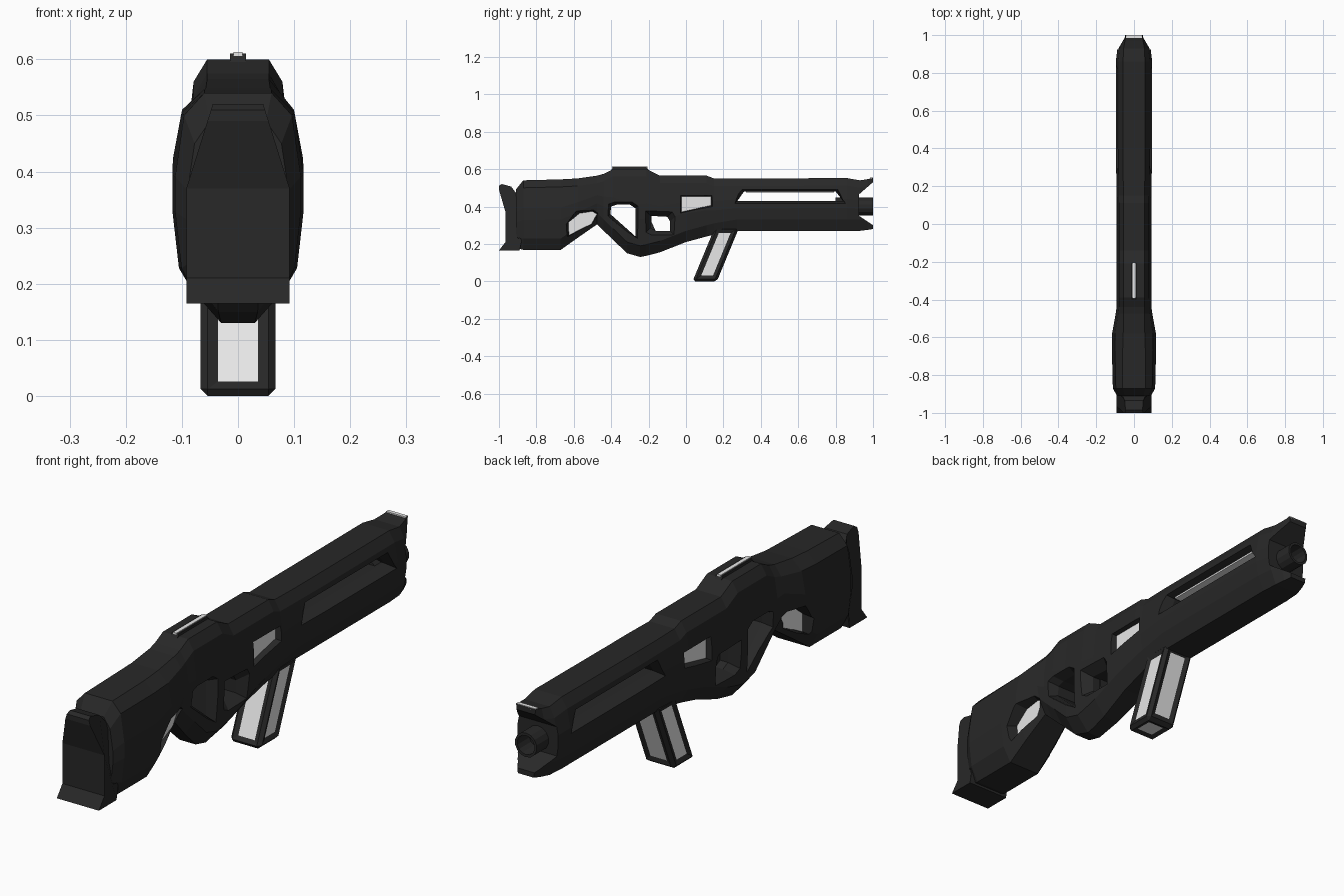
import bpy, bmesh, math
from mathutils import Matrix

if "Cube" in bpy.data.objects:
    bpy.data.objects.remove(bpy.data.objects["Cube"])


def material(name, rgb):
    m = bpy.data.materials.new(name)
    m.diffuse_color = (*rgb, 1)
    m.use_nodes = True
    m.node_tree.nodes["Principled BSDF"].inputs["Base Color"].default_value = m.diffuse_color
    return m


DARK = material("charcoal", (0.021, 0.021, 0.021))
LIGHT = material("pale_grey", (0.8, 0.8, 0.8))


def finish(bm, name, mats=(DARK,)):
    bmesh.ops.recalc_face_normals(bm, faces=bm.faces)
    me = bpy.data.meshes.new(name)
    bm.to_mesh(me)
    bm.free()
    ob = bpy.data.objects.new(name, me)
    bpy.context.collection.objects.link(ob)
    for m in mats:
        me.materials.append(m)
    return ob


def loft(name, rings, mats=(DARK,)):
    """Skin equal-length rings of 3D points and cap both ends."""
    bm = bmesh.new()
    vs = [[bm.verts.new(p) for p in r] for r in rings]
    n = len(vs[0])
    for a, b in zip(vs, vs[1:]):
        for i in range(n):
            j = (i + 1) % n
            bm.faces.new((a[i], a[j], b[j], b[i]))
    bm.faces.new(vs[0])
    bm.faces.new(vs[-1])
    return finish(bm, name, mats)


def grow(outline, d):
    """Push outline points away from the outline's middle."""
    cy = sum(p[0] for p in outline) / len(outline)
    cz = sum(p[1] for p in outline) / len(outline)
    return [(y + math.copysign(d, y - cy), z + math.copysign(d, z - cz)) for y, z in outline]


def prism(name, outline, w, mats=(DARK,)):
    return loft(name, [[(x, y, z) for y, z in outline] for x in (-w, w)], mats)


def box(name, x, y0, y1, z0, z1, mats=(DARK,)):
    return prism(name, [(y0, z0), (y1, z0), (y1, z1), (y0, z1)], x, mats)


def cut(target, outline, flare=0.04):
    """Cut a sideways hole whose rim flares outwards."""
    steps = [(-.13, flare), (-.05, 0), (.05, 0), (.13, flare)]
    c = loft("cutter", [[(x, y, z) for y, z in grow(outline, d)] for x, d in steps])
    c.hide_render = True
    mod = target.modifiers.new("cut", 'BOOLEAN')
    mod.operation, mod.solver, mod.object = 'DIFFERENCE', 'EXACT', c
    bpy.context.view_layer.objects.active = target
    bpy.ops.object.modifier_apply(modifier=mod.name)
    bpy.data.objects.remove(c)


# Main body: y, bottom z, top z, half width, half bottom flat, half top flat
stations = [
    (-.91, .18, .49, .090, .06, .050),
    (-.87, .168, .54, .112, .07, .060),
    (-.67, .168, .545, .117, .07, .060),
    (-.58, .232, .55, .116, .065, .057),
    (-.475, .305, .565, .097, .055, .055),
    (-.44, .27, .575, .092, .05, .055),
    (-.39, .222, .60, .092, .04, .055),
    (-.315, .15, .60, .092, .035, .055),
    (-.245, .13, .60, .092, .03, .055),
    (-.21, .137, .60, .092, .03, .055),
    (-.14, .155, .565, .092, .035, .055),
    (0, .21, .565, .092, .045, .055),
    (.11, .24, .565, .092, .05, .055),
    (.15, .25, .55, .092, .055, .055),
    (.27, .27, .55, .094, .06, .058),
    (.40, .27, .55, .096, .06, .058),
    (.86, .27, .552, .096, .06, .058),
    (.93, .27, .54, .088, .055, .055),
    (.97, .275, .546, .068, .045, .048),
    (1.0, .28, .552, .046, .035, .042)]


def section(y, zb, zt, w, wb, wt):
    h = zt - zb
    half = [(wb, zb), (w * .9, zb + min(.06, h * .25)), (w, zb + h * .43),
            (w, zb + h * .6), (w * .86, zt - .04), (wt, zt)]
    return [(x, y, z) for x, z in half] + [(-x, y, z) for x, z in reversed(half)]


body = loft("rifle_body", [section(*s) for s in stations])

# Openings through the body
cut(body, [(-.405, .36), (-.40, .40), (-.37, .41), (-.30, .41), (-.27, .39), (-.27, .24)], .025)
cut(body, [(-.19, .285), (-.19, .35), (-.10, .345), (-.085, .32), (-.085, .27), (-.16, .27)], .05)
cut(body, [(.275, .43), (.31, .48), (.80, .48), (.84, .43)], .025)

# Muzzle notch leaves an upper and a lower lip
cut(body, [(1.05, .565), (1.0, .53), (.925, .465), (.925, .35), (1.0, .30), (1.05, .265)], 0)

# Pale inserts set in flared side windows
windows = {
    "stock_window": [(-.622, .25), (-.625, .32), (-.565, .36), (-.505, .37), (-.48, .355), (-.51, .31)],
    "receiver_window": [(-.02, .375), (-.02, .45), (.13, .45), (.13, .41)]}
for name, outline in windows.items():
    cut(body, outline, .02)
    prism(name, grow(outline, .004), .07, (LIGHT,))

# Pale strip on the slot ceiling, facing down
box("slot_light", .06, .32, .79, .474, .481, (LIGHT,))

# Butt pad: concave side profile, narrowing towards the top
pad = [(-1, .165), (-.965, .21), (-.965, .37), (-1, .49), (-1, .51), (-.985, .52),
       (-.935, .507), (-.90, .46), (-.88, .37), (-.88, .21), (-.89, .165)]


def pad_width(z):
    return .092 if z <= .37 else .092 - .047 * (z - .37) / .15


loft("butt_pad", [[(s * pad_width(z), y, z) for y, z in pad] for s in (-1, 1)])

# Barrel: open tube
bm = bmesh.new()
bmesh.ops.create_cone(bm, cap_ends=True, segments=14, radius1=.048, radius2=.048, depth=.2,
                      matrix=Matrix.Translation((0, .9, .40)) @ Matrix.Rotation(-math.pi / 2, 4, 'X'))
bm.normal_update()
end = [f for f in bm.faces if f.normal.y > .9]
bmesh.ops.inset_individual(bm, faces=end, thickness=.01)
bmesh.ops.inset_individual(bm, faces=end, thickness=.001, depth=-.12)
finish(bm, "barrel")

# Slanted foregrip: bevelled block with pale inset panels
bm = bmesh.new()
bmesh.ops.create_cube(bm, size=1)
for v in bm.verts:
    t = v.co.z + .5
    v.co = (v.co.x * .134, .10 + v.co.y * .13 + .12 * t, .29 * t)
bmesh.ops.bevel(bm, geom=bm.edges[:], offset=.013, segments=1, affect='EDGES')
bmesh.ops.recalc_face_normals(bm, faces=bm.faces)
panels = [f for f in sorted(bm.faces, key=lambda f: -f.calc_area())[:6] if f.normal.z < .8]
bmesh.ops.inset_individual(bm, faces=panels, thickness=.018, depth=-.007, use_even_offset=True)
for f in panels:
    f.material_index = 1
finish(bm, "foregrip", (DARK, LIGHT))

# Trigger
prism("trigger", [(-.215, .37), (-.185, .37), (-.185, .32), (-.165, .275), (-.18, .27), (-.21, .31)], .016)

# Top sight rail with pale line, and pale front marker
prism("sight_rail", [(-.40, .595), (-.39, .61), (-.21, .61), (-.20, .595)], .014)
box("sight_line", .008, -.395, -.205, .606, .613, (LIGHT,))
box("front_marker", .042, .985, 1.0, .546, .554, (LIGHT,))
